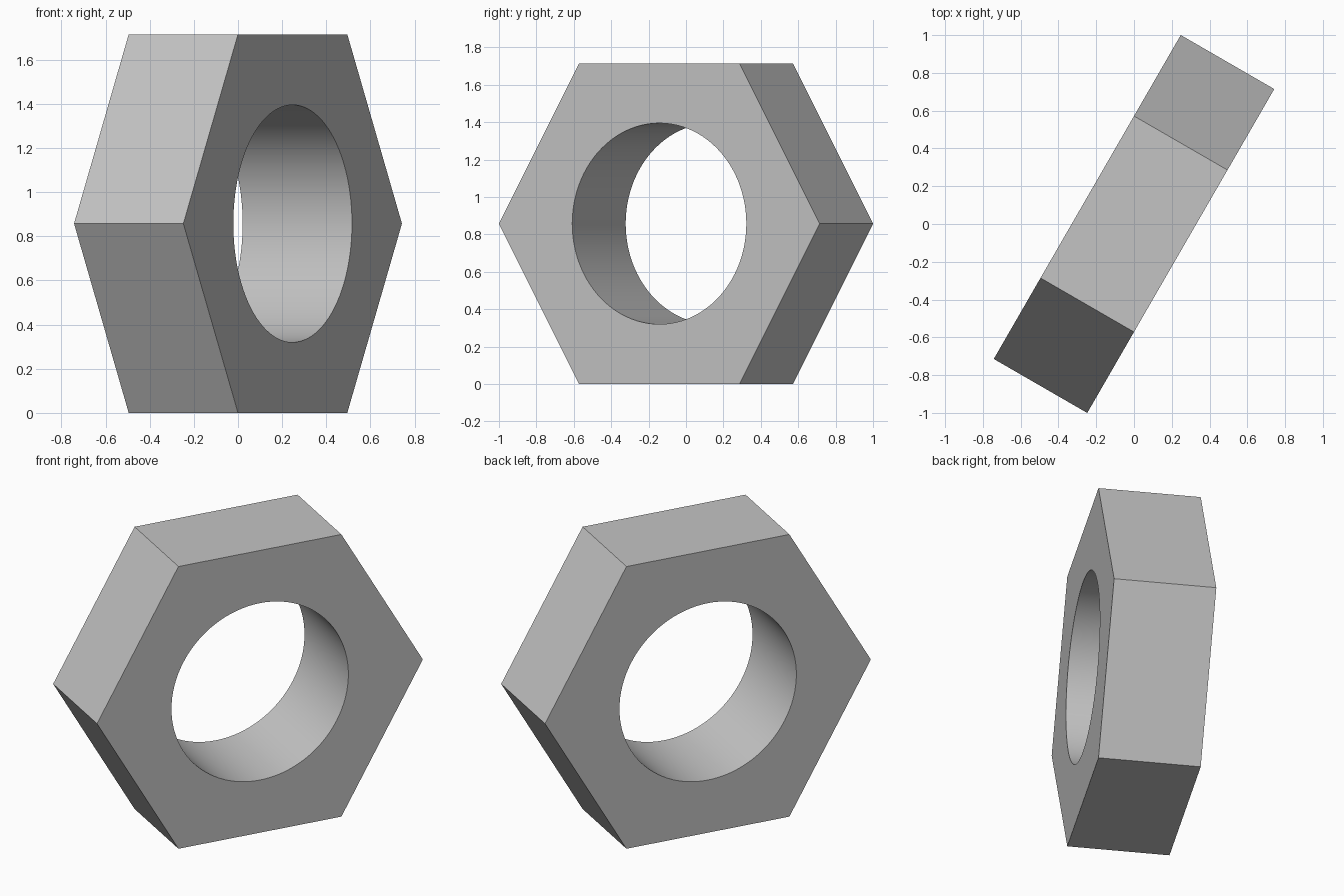
import bpy
import bmesh
from math import pi, radians, sin, cos, sqrt
from mathutils import Matrix

cube = bpy.data.objects.get("Cube")
if cube:
    bpy.data.objects.remove(cube)

RADIUS = 0.99                       # centre to corner
THICKNESS = RADIUS / sqrt(3)
BORE = 0.5375
STEPS = 16                          # bore segments per hexagon side

# Plain grey metal
metal = bpy.data.materials.new("grey metal")
metal.use_nodes = True
grey = (0.55, 0.55, 0.55, 1)
metal.diffuse_color = grey
metal.node_tree.nodes["Principled BSDF"].inputs["Base Color"].default_value = grey

bm = bmesh.new()


def ring(radius, count, z):
    """Circle of vertices at height z, first one on +x."""
    return [bm.verts.new((radius * cos(2 * pi * i / count),
                          radius * sin(2 * pi * i / count), z))
            for i in range(count)]


def wall(low, high):
    """Quads joining two equal rings."""
    n = len(low)
    return [bm.faces.new((low[i], low[(i + 1) % n], high[(i + 1) % n], high[i]))
            for i in range(n)]


# Outer hexagon and round bore
count = 6 * STEPS
hexes = [ring(RADIUS, 6, s * THICKNESS / 2) for s in (-1, 1)]
bores = [ring(BORE, count, s * THICKNESS / 2) for s in (-1, 1)]
wall(*hexes)
for face in wall(*bores):
    face.smooth = True

# Flat end faces, one panel per hexagon side
for outer, inner in zip(hexes, bores):
    for k in range(6):
        arc = [inner[(k * STEPS + j) % count] for j in range(STEPS + 1)]
        bm.faces.new([outer[k], outer[(k + 1) % 6]] + arc[::-1])
bmesh.ops.recalc_face_normals(bm, faces=bm.faces)

# Stand the nut on one flat, turned about the vertical
bm.transform(Matrix.Translation((0, 0, RADIUS * sqrt(3) / 2))
             @ Matrix.Rotation(radians(60), 4, "Z")
             @ Matrix.Rotation(radians(90), 4, "X"))

mesh = bpy.data.meshes.new("hex_nut")
bm.to_mesh(mesh)
bm.free()
mesh.materials.append(metal)
nut = bpy.data.objects.new("hex_nut", mesh)
bpy.context.collection.objects.link(nut)

# Smooth bore with crisp edges
bpy.context.view_layer.objects.active = nut
nut.select_set(True)
bpy.ops.object.shade_smooth_by_angle(angle=radians(30))
